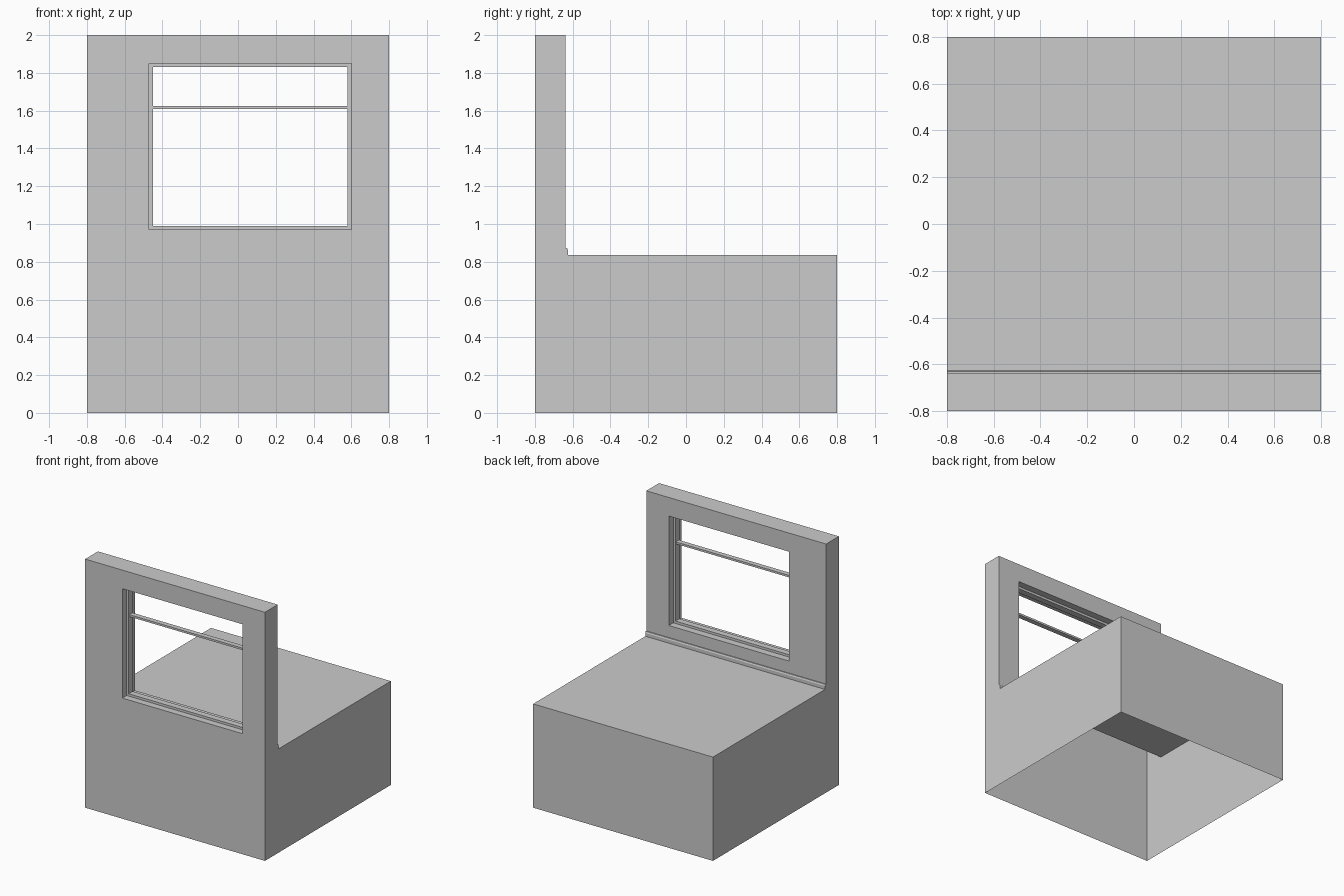
import bpy, bmesh

if "Cube" in bpy.data.objects:
    bpy.data.objects.remove(bpy.data.objects["Cube"])

HALF = 0.8            # half width and half depth
WALL_Y = -0.638       # rear skin of the wall
FLOOR_Z, TOP_Z = 0.835, 2.0
HOLE = (-0.47, 0.6, 0.97, 1.85)   # x0, x1, z0, z1


def finish(bm, name):
    bmesh.ops.remove_doubles(bm, verts=bm.verts, dist=1e-5)
    bmesh.ops.recalc_face_normals(bm, faces=bm.faces)
    me = bpy.data.meshes.new(name)
    bm.to_mesh(me)
    bm.free()
    ob = bpy.data.objects.new(name, me)
    bpy.context.collection.objects.link(ob)
    return ob


def loop(r, y):
    x0, x1, z0, z1 = r
    return [(x0, y, z0), (x1, y, z0), (x1, y, z1), (x0, y, z1)]


def face(bm, pts):
    bm.faces.new([bm.verts.new(p) for p in pts])


def bridge(bm, a, b):
    for i in range(4):
        j = (i + 1) % 4
        face(bm, [a[i], a[j], b[j], b[i]])


def inset(r, d):
    return (r[0] + d, r[1] - d, r[2] + d, r[3] - d)


def extrude_x(name, profile, x0, x1):
    bm = bmesh.new()
    n = len(profile)
    for x in (x0, x1):
        face(bm, [(x, y, z) for y, z in profile])
    for i in range(n):
        (ya, za), (yb, zb) = profile[i], profile[(i + 1) % n]
        face(bm, [(x0, ya, za), (x1, ya, za), (x1, yb, zb), (x0, yb, zb)])
    return finish(bm, name)


def box_profile(y0, y1, z0, z1):
    return [(y0, z0), (y1, z0), (y1, z1), (y0, z1)]


# hollow shell: wall and floor block, open underneath
bm = bmesh.new()
ell = [(-HALF, 0), (HALF, 0), (HALF, FLOOR_Z), (WALL_Y, FLOOR_Z),
       (WALL_Y, TOP_Z), (-HALF, TOP_Z)]
for x in (-HALF, HALF):
    face(bm, [(x, y, z) for y, z in ell])
for i in (1, 2, 4):   # back, floor, wall top
    (ya, za), (yb, zb) = ell[i], ell[i + 1]
    face(bm, [(-HALF, ya, za), (HALF, ya, za), (HALF, yb, zb), (-HALF, yb, zb)])
# wall skins around the window, and the window reveal
bridge(bm, loop((-HALF, HALF, 0, TOP_Z), -HALF), loop(HOLE, -HALF))
bridge(bm, loop((-HALF, HALF, FLOOR_Z, TOP_Z), WALL_Y), loop(HOLE, WALL_Y))
bridge(bm, loop(HOLE, -HALF), loop(HOLE, WALL_Y))
finish(bm, "room_shell")

# baseboard with chamfered top
extrude_x("baseboard", [(WALL_Y, FLOOR_Z), (-0.625, FLOOR_Z), (-0.625, 0.862),
                        (-0.63, 0.873), (WALL_Y, 0.873)], -HALF, HALF)

# window frame, set in the middle of the reveal
bm = bmesh.new()
inner = inset(HOLE, 0.019)
rings = [loop(HOLE, -0.745), loop(inner, -0.745), loop(inner, -0.695), loop(HOLE, -0.695)]
for a, b in zip(rings, rings[1:]):
    bridge(bm, a, b)
finish(bm, "window_frame")

# transom bar
extrude_x("window_transom", box_profile(-0.74, -0.70, 1.608, 1.624), inner[0], inner[1])
